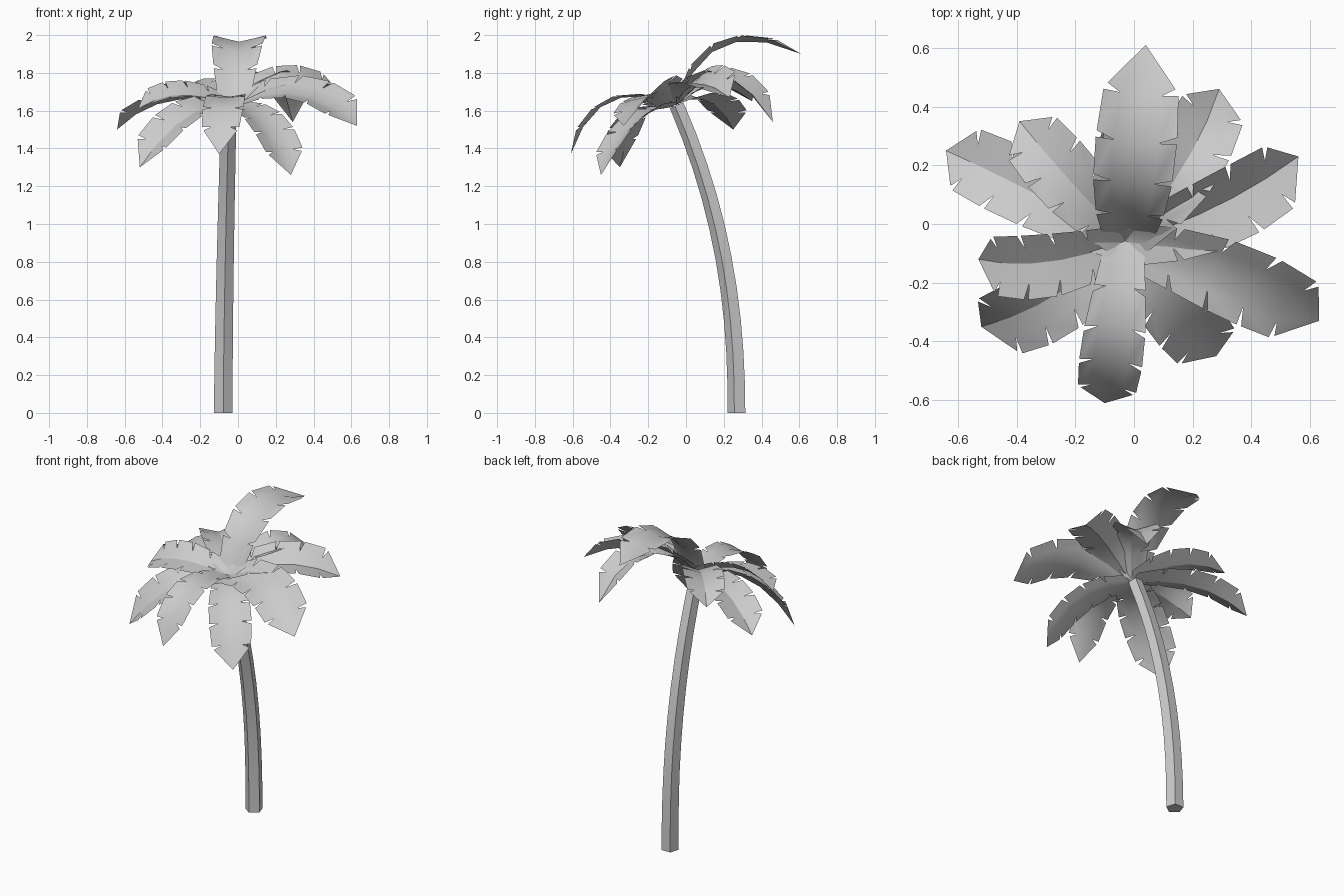
import bpy, bmesh, math
from mathutils import Vector

if "Cube" in bpy.data.objects:
    bpy.data.objects.remove(bpy.data.objects["Cube"])

UP = Vector((0, 0, 1))


def finish(name, bm):
    bmesh.ops.remove_doubles(bm, verts=bm.verts, dist=0.0005)
    mesh = bpy.data.meshes.new(name)
    bm.to_mesh(mesh)
    bm.free()
    obj = bpy.data.objects.new(name, mesh)
    bpy.context.collection.objects.link(obj)
    bpy.context.view_layer.objects.active = obj
    obj.select_set(True)
    bpy.ops.object.shade_smooth_by_angle(angle=math.radians(30))
    obj.select_set(False)


# Trunk: five-sided tube leaning forward along a smooth curve
def trunk():
    top, steps = 1.63, 10

    def centre(z):
        return Vector((-.078 + .03 * (z / top) ** 1.5, .272 - .318 * (z / top) ** 2.23, z))

    bm = bmesh.new()
    rings = []
    for i in range(steps + 1):
        z = top * i / steps
        tan = UP if i == 0 else (centre(z + .02) - centre(z - .02)).normalized()
        side = Vector((1, 0, 0))
        fwd = tan.cross(side).normalized()
        r = .052 - .009 * i / steps
        rings.append([bm.verts.new(centre(z) + side * r * math.cos(t) + fwd * r * math.sin(t))
                      for t in (-math.pi / 2 + k * math.tau / 5 for k in range(5))])
    for lo, hi in zip(rings, rings[1:]):
        for k in range(5):
            j = (k + 1) % 5
            bm.faces.new((lo[k], lo[j], hi[j], hi[k]))
    bm.faces.new(rings[0][::-1])
    bm.faces.new(rings[-1])
    finish("trunk", bm)


# Frond: V-folded leaf on an arched midrib, with slits cut in both edges
# tilt leans the leaf face towards the front, fold raises both edges
def frond(name, base, mid, tip, width, tilt, fold):
    base, mid, tip = Vector(base), Vector(mid), Vector(tip)
    ctrl = 2 * mid - (base + tip) / 2
    up = Vector((0, -tilt, 1))
    profile = [.62, .85, 1, 1.03, .95, .05]
    n = len(profile) - 1

    def point(u, sgn, reach):
        t = u / n
        p = base * (1 - t) ** 2 + ctrl * 2 * t * (1 - t) + tip * t * t
        tan = ((ctrl - base) * (1 - t) + (tip - ctrl) * t).normalized()
        side = tan.cross(up).normalized()
        nor = side.cross(tan)
        i = min(int(u), n - 1)
        w = width * reach * (profile[i] + (profile[i + 1] - profile[i]) * (u - i))
        return p + side * sgn * w + nor * w * fold + tan * w * .2 * (t < .99)

    bm = bmesh.new()

    def face(sgn, *pts):
        vs = [bm.verts.new(p) for p in pts]
        bm.faces.new(vs if sgn > 0 else vs[::-1])

    for sgn in (1, -1):
        for i in range(n):
            a, b = point(i, sgn, 0), point(i + 1, sgn, 0)
            qa = point(i, sgn, .55)
            oa = point(i + .1, sgn, 1)
            if i == n - 1:
                face(sgn, a, qa, b)
                face(sgn, qa, oa, b)
            else:
                qb = point(i + 1, sgn, .55)
                face(sgn, a, qa, qb, b)
                face(sgn, qa, oa, point(i + .96, sgn, 1), qb)
    finish(name, bm)


trunk()
# Crown of ten fronds: base, middle and tip of midrib, half width, tilt, fold
fronds = [
    ("back_upper", (-.02, -.04, 1.63), (0, .2, 1.945), (.04, .61, 1.9), .135, 0, .2),
    ("back_right", (-.02, -.05, 1.63), (.17, .2, 1.78), (.29, .46, 1.54), .12, .1, .3),
    ("right_rear", (-.03, -.06, 1.63), (.28, .06, 1.74), (.56, .23, 1.67), .13, .4, .45),
    ("right_front", (-.03, -.06, 1.63), (.33, -.175, 1.69), (.63, -.33, 1.52), .14, .5, .25),
    ("front_right", (-.03, -.07, 1.62), (.14, -.28, 1.53), (.28, -.45, 1.26), .12, .2, .25),
    ("front", (-.03, -.05, 1.63), (-.07, -.40, 1.65), (-.1, -.61, 1.37), .105, 0, .12),
    ("left_front", (-.04, -.07, 1.62), (-.28, -.25, 1.56), (-.52, -.35, 1.30), .13, .35, .3),
    ("left", (-.03, -.06, 1.63), (-.3, -.13, 1.685), (-.53, -.12, 1.61), .115, .4, .3),
    ("left_rear", (-.03, -.06, 1.63), (-.37, .12, 1.65), (-.64, .25, 1.50), .12, 0, .3),
    ("back_left", (-.03, -.05, 1.63), (-.22, .15, 1.73), (-.39, .35, 1.65), .115, .1, .3),
]
for name, *args in fronds:
    frond("frond_" + name, *args)
